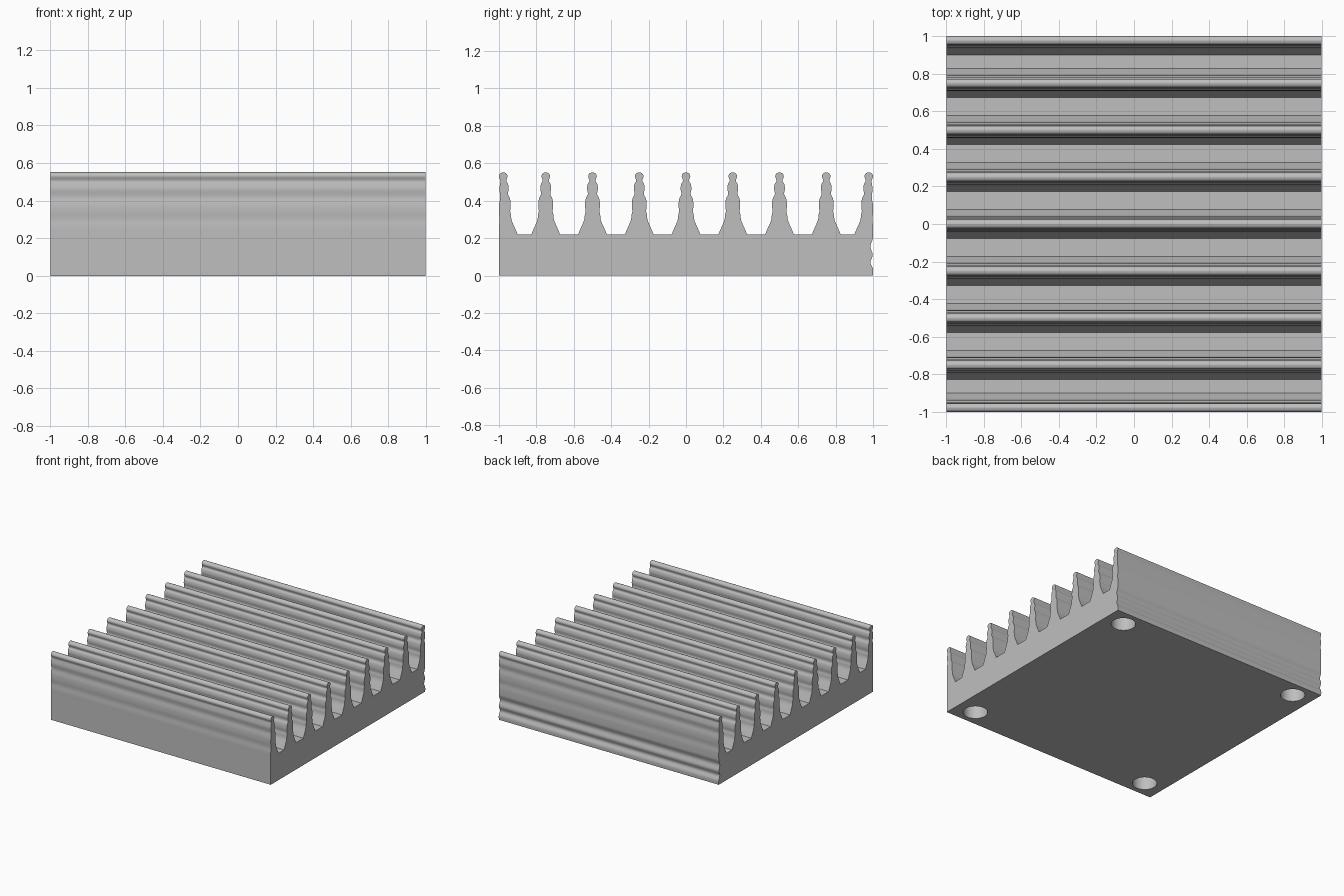
import bpy, bmesh
from math import radians
from mathutils import Vector

cube = bpy.data.objects.get("Cube")
if cube:
    bpy.data.objects.remove(cube, do_unlink=True)

HALF_X = 0.997
BASE_Z = 0.22
BORE_DEPTH = 0.16

metal = bpy.data.materials.new("grey metal")
metal.use_nodes = True
GREY = (0.52, 0.52, 0.52, 1)
metal.diffuse_color = GREY
metal.node_tree.nodes["Principled BSDF"].inputs["Base Color"].default_value = GREY


def smooth(points, steps=4):
    """Pass a smooth curve through the points."""
    p = [Vector(q) for q in points]
    p = [2 * p[0] - p[1]] + p + [2 * p[-1] - p[-2]]
    out = []
    for a, b, c, d in zip(p, p[1:], p[2:], p[3:]):
        for i in range(steps):
            t = i / steps
            out.append(0.5 * (2 * b + (c - a) * t + (2 * a - 5 * b + 4 * c - d) * t ** 2
                              + (3 * b - a - 3 * c + d) * t ** 3))
    return out + [p[-2]]


def finish(name, bm):
    bmesh.ops.recalc_face_normals(bm, faces=bm.faces)
    mesh = bpy.data.meshes.new(name)
    bm.to_mesh(mesh)
    bm.free()
    mesh.materials.append(metal)
    obj = bpy.data.objects.new(name, mesh)
    bpy.context.collection.objects.link(obj)
    return obj


# Rippled fin flank: half-width and height, from root to tip
flank = smooth([(0.077, BASE_Z), (0.062, 0.255), (0.045, 0.295), (0.041, 0.325),
                (0.037, 0.345), (0.040, 0.375), (0.036, 0.41), (0.025, 0.435),
                (0.029, 0.465), (0.025, 0.49), (0.016, 0.507), (0.023, 0.53),
                (0.016, 0.546), (0, 0.552)])
# Steeper outer flank of the two end fins: inset from the outer face and height
outer = smooth([(0, BASE_Z), (0, 0.26), (0.003, 0.30), (0, 0.34), (0.001, 0.38),
                (0.007, 0.42), (0.002, 0.46), (0.006, 0.49), (0.008, 0.507),
                (0, 0.53), (0.007, 0.546), (0.023, 0.552)])
# Scalloped lower back wall
back_wall = smooth([(1, 0), (1, 0.035), (0.986, 0.07), (0.998, 0.11),
                    (0.986, 0.155), (0.998, 0.195), (1, BASE_Z)])

# Full cross-section, running up the back, over the fins and down the front
END = 0.977
section = [tuple(v) for v in back_wall]
section += [(1 - w, z) for w, z in outer[1:]]
section += [(END - w, z) for w, z in reversed(flank[:-1])]
for i in range(3, -4, -1):
    y = i * 0.25
    section += [(y + w, z) for w, z in flank]
    section += [(y - w, z) for w, z in reversed(flank[:-1])]
section += [(-END + w, z) for w, z in flank[:-1]]
section += [(-1 + w, z) for w, z in reversed(outer)]
section += [(-1, 0)]

# Extrude the section into the heat sink body
bm = bmesh.new()
end = bm.faces.new([bm.verts.new((-HALF_X, y, z)) for y, z in section])
grown = bmesh.ops.extrude_face_region(bm, geom=[end], use_keep_orig=True)
moved = [g for g in grown["geom"] if isinstance(g, bmesh.types.BMVert)]
bmesh.ops.translate(bm, verts=moved, vec=(2 * HALF_X, 0, 0))
body = finish("finned_body", bm)

# Four blind mounting bores in the underside
bm = bmesh.new()
for sx in (-1, 1):
    for sy in (-1, 1):
        made = bmesh.ops.create_cone(bm, cap_ends=True, segments=40, radius1=0.092,
                                     radius2=0.092, depth=2 * BORE_DEPTH)
        bmesh.ops.translate(bm, verts=made["verts"], vec=(sx * 0.83, sy * 0.865, 0))
cutter = finish("bore_cutter", bm)
cutter.hide_render = True
cutter.hide_set(True)
cutter.display_type = 'WIRE'

bores = body.modifiers.new("mounting bores", 'BOOLEAN')
bores.operation = 'DIFFERENCE'
bores.solver = 'EXACT'
bores.object = cutter

# Apply the cut so that only the finished body remains
bpy.ops.object.select_all(action='DESELECT')
body.select_set(True)
bpy.context.view_layer.objects.active = body
bpy.ops.object.modifier_apply(modifier=bores.name)
bpy.data.objects.remove(cutter, do_unlink=True)
bpy.ops.object.shade_smooth_by_angle(angle=radians(35))
